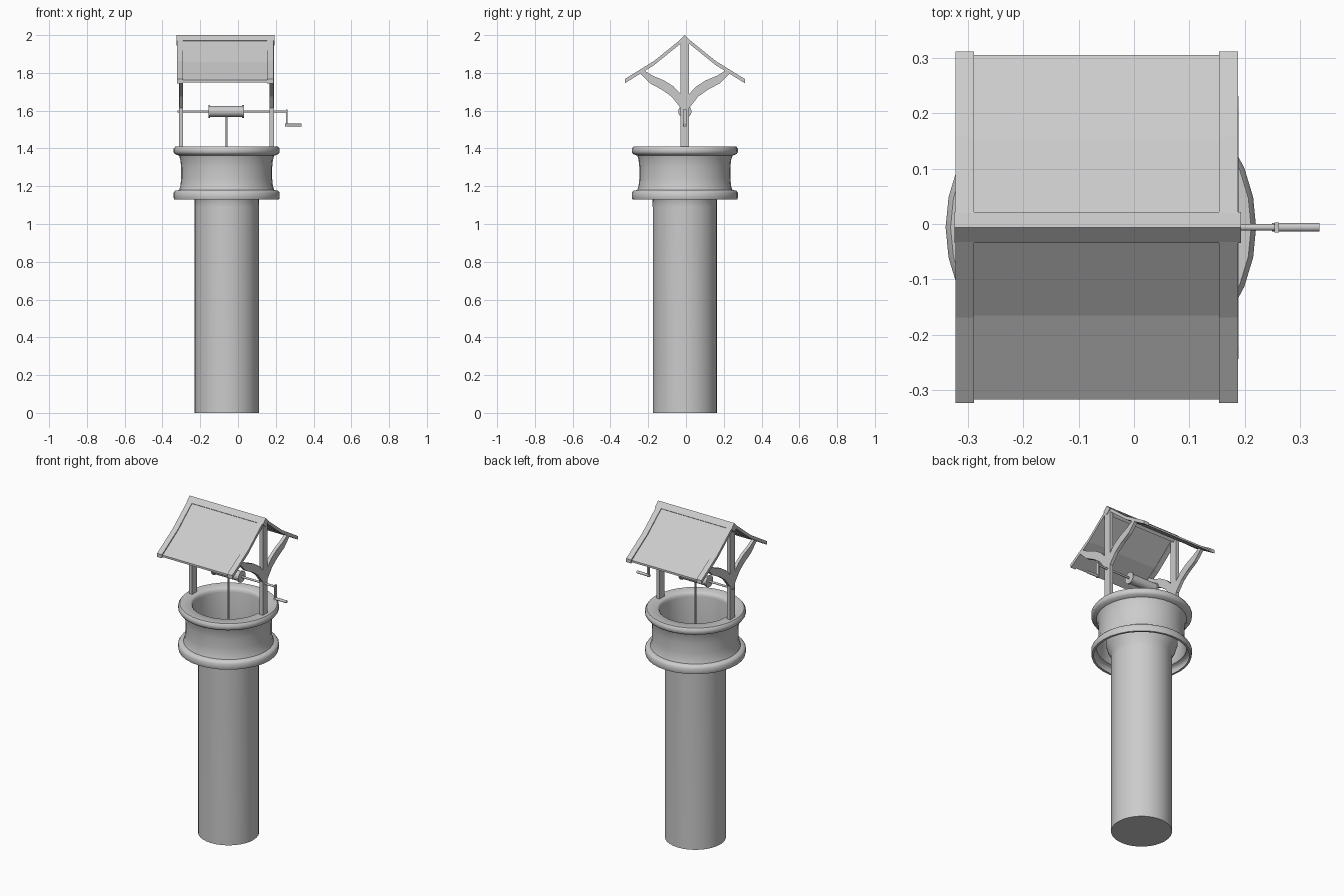
import bpy, bmesh, math
from mathutils import Vector, Matrix

if "Cube" in bpy.data.objects:
    bpy.data.objects.remove(bpy.data.objects["Cube"])

CX, CY = -0.06, -0.006


def finish(name, bm, smooth=True):
    me = bpy.data.meshes.new(name)
    bmesh.ops.recalc_face_normals(bm, faces=bm.faces)
    bm.to_mesh(me)
    bm.free()
    ob = bpy.data.objects.new(name, me)
    bpy.context.collection.objects.link(ob)
    if smooth:
        bpy.ops.object.select_all(action='DESELECT')
        ob.select_set(True)
        bpy.context.view_layer.objects.active = ob
        bpy.ops.object.shade_smooth_by_angle(angle=math.radians(45))
    return ob


def lathe(name, profile, n=32):
    # revolve (radius, z) points around the well axis
    bm = bmesh.new()
    vs = [bm.verts.new((CX + r, CY, z)) for r, z in profile]
    es = [bm.edges.new(p) for p in zip(vs, vs[1:])]
    bmesh.ops.spin(bm, geom=vs + es, cent=(CX, CY, 0), axis=(0, 0, 1),
                   angle=2 * math.pi, steps=n, use_duplicate=False)
    bmesh.ops.remove_doubles(bm, verts=bm.verts, dist=1e-5)
    return finish(name, bm)


def rod(name, a, b, r, n=12):
    a, b = Vector(a), Vector(b)
    d = b - a
    m = Matrix.Translation((a + b) / 2) @ d.to_track_quat('Z', 'Y').to_matrix().to_4x4()
    bm = bmesh.new()
    bmesh.ops.create_cone(bm, cap_ends=True, segments=n, radius1=r, radius2=r,
                          depth=d.length, matrix=m)
    return finish(name, bm)


def box(name, lo, hi):
    lo, hi = Vector(lo), Vector(hi)
    bm = bmesh.new()
    bmesh.ops.create_cube(bm, size=1, matrix=Matrix.Translation((lo + hi) / 2)
                          @ Matrix.Diagonal((*(hi - lo), 1)))
    return finish(name, bm, False)


def extrude_yz(name, upper, lower, x0, x1, side=1):
    # strip between two (y, z) outlines, extruded along x
    bm = bmesh.new()
    loops = [[[bm.verts.new((x, CY + side * y, z)) for y, z in line]
              for line in (upper, lower)] for x in (x0, x1)]
    (u0, l0), (u1, l1) = loops
    for i in range(len(upper) - 1):
        for p, q in ((u0, u1), (u1, l1), (l1, l0), (l0, u0)):
            bm.faces.new((p[i], p[i + 1], q[i + 1], q[i]))
    for i in (0, -1):
        bm.faces.new((u0[i], u1[i], l1[i], l0[i]))
    return finish(name, bm, False)


# stone wall with flared base and lip, running into the shaft lining
lathe("well_wall", [(0.265, 1.13), (0.278, 1.13), (0.281, 1.14), (0.281, 1.165), (0.273, 1.176),
                    (0.252, 1.18), (0.245, 1.20), (0.241, 1.24), (0.241, 1.30), (0.245, 1.34),
                    (0.252, 1.362), (0.274, 1.37), (0.281, 1.38), (0.281, 1.398), (0.272, 1.41),
                    (0.212, 1.41), (0.203, 1.402), (0.2, 1.385), (0.2, 1.20)])
lathe("well_shaft", [(0.2, 1.20), (0.19, 1.165), (0.171, 1.13), (0.17, 1.09), (0.17, 0), (0, 0)])

# roof panels, end rafters, posts and curved braces
slope = [(0, 1.99), (0.16, 1.858), (0.312, 1.762)]
brace_top = [(0.015, 1.68), (0.06, 1.728), (0.11, 1.76), (0.17, 1.785), (0.215, 1.812)]
brace_low = [(0.015, 1.60), (0.06, 1.662), (0.105, 1.693), (0.19, 1.72), (0.238, 1.80)]
brace_low = [(0.015, 1.605), (0.07, 1.674), (0.12, 1.71), (0.185, 1.745), (0.238, 1.798)]
ends = {"left": (-0.323, -0.29, -0.312, -0.291), "right": (0.154, 0.188, 0.167, 0.19)}
for label, s in (("front", -1), ("back", 1)):
    extrude_yz(f"{label}_roof_panel", slope, [(y, z - 0.012) for y, z in slope], -0.30, 0.165, s)
    for end, (r0, r1, p0, p1) in ends.items():
        rafter = [(y * 1.02, z + 0.005) for y, z in slope]
        extrude_yz(f"{label}_{end}_rafter", rafter, [(y, z - 0.022) for y, z in rafter], r0, r1, s)
        extrude_yz(f"{label}_{end}_brace", brace_top, brace_low, p0 + 0.001, p1 - 0.001, s)
for end, (r0, r1, p0, p1) in ends.items():
    box(f"{end}_post", (p0, CY - 0.023, 1.40), (p1, CY + 0.023, 1.96))

# diamond ridge beam
extrude_yz("ridge_beam", [(-0.028, 1.972), (0, 2.0), (0.028, 1.972)],
           [(-0.028, 1.971), (0, 1.944), (0.028, 1.971)], -0.325, 0.194)

# windlass: axle, drum, rope and crank
Z = 1.596
rod("axle", (-0.32, CY, Z), (0.262, CY, Z), 0.006)
rod("drum", (-0.155, CY, Z), (0.03, CY, Z), 0.029, 20)
for label, x in (("left", -0.156), ("right", 0.022)):
    rod(f"{label}_drum_flange", (x, CY, Z), (x + 0.009, CY, Z), 0.035, 20)
rod("rope", (CX, CY, Z - 0.02), (CX, CY, 0.5), 0.005, 8)
box("crank_arm", (0.254, CY - 0.009, 1.516), (0.262, CY + 0.009, 1.607))
rod("crank_handle", (0.25, CY, 1.523), (0.336, CY, 1.523), 0.008)
